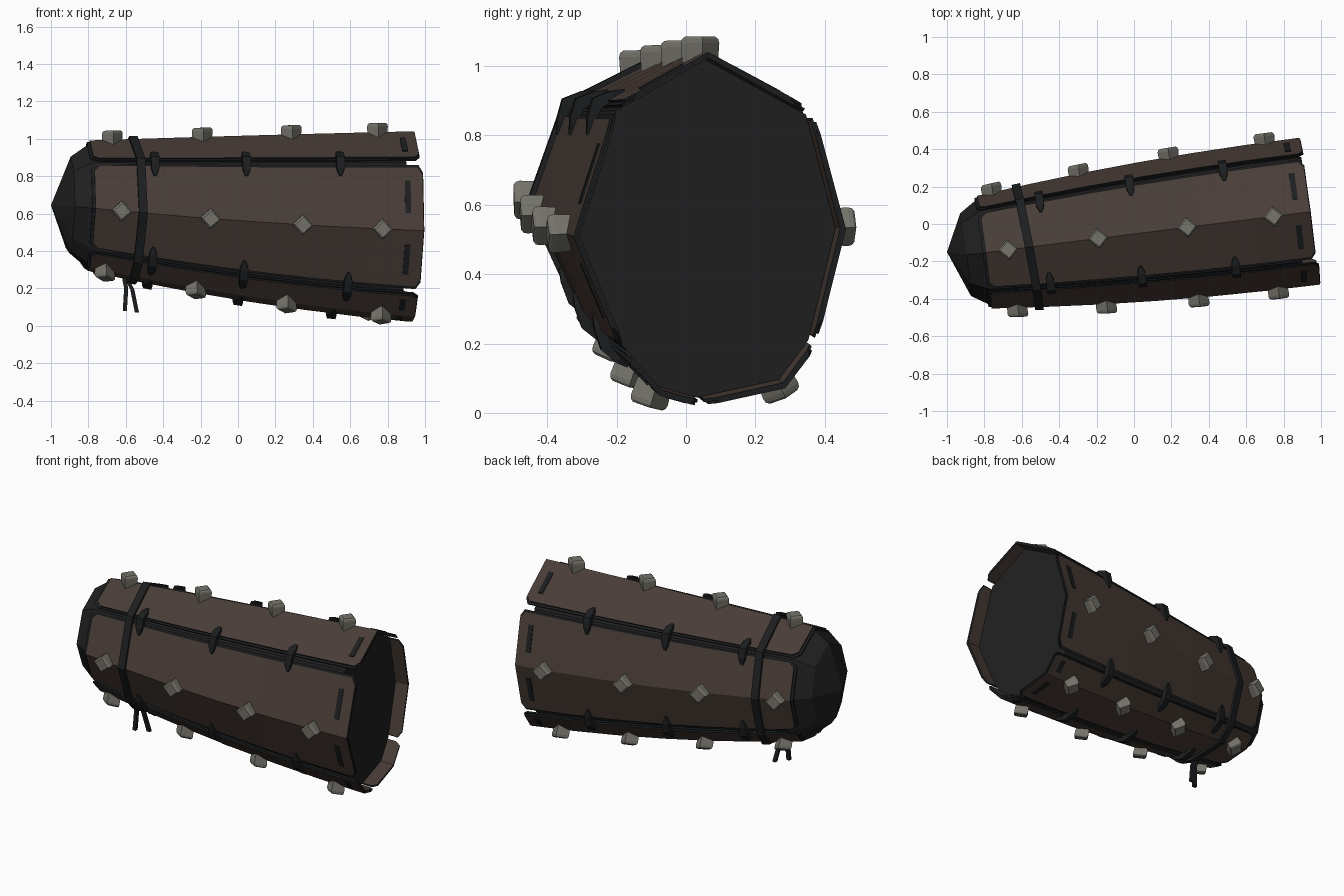
import bpy, bmesh, math
from mathutils import Vector

cube = bpy.data.objects.get("Cube")
if cube:
    bpy.data.objects.remove(cube)


def material(name, r, g, b):
    m = bpy.data.materials.new(name)
    m.use_nodes = True
    m.diffuse_color = (r, g, b, 1)
    m.node_tree.nodes["Principled BSDF"].inputs["Base Color"].default_value = (r, g, b, 1)
    return m


LEATHER = material("brown leather", .066, .046, .038)
LINING = material("dark lining", .0145, .0145, .015)
TRIM = material("black trim", .0115, .013, .014)
METAL = material("dull metal", .18, .175, .15)

# Wide-end cross-section: ridges at even places, plate seams at odd ones
SECTION = [(0, .51), (-.27, .358), (-.39, -.02), (-.25, -.36), (-.14, -.48),
           (-.025, -.512), (.22, -.458), (.31, -.34), (.395, 0), (.303, .345)]
N = len(SECTION)


def place(a, u, off=0, shrink=1):
    """Point at axial position a, place u round the section, raised by off."""
    t = (a + .78) / 1.71
    bulge = 4 * max(t * (1 - t), 0)
    i = math.floor(u)
    p, q = Vector(SECTION[i % N]), Vector(SECTION[(i + 1) % N])
    d = p.lerp(q, u - i)
    d = Vector((d.x * (.77 + .23 * t + .06 * bulge), d.y * (.69 + .31 * t + .03 * bulge)))
    d *= shrink * (1 + off / d.length)
    return Vector((a - .13 * d.x + .02 * d.y, -.15 + .215 * t + d.x,
                   .64 - .11 * t - .013 * bulge + d.y))


def build(name, bm, *mats):
    bmesh.ops.recalc_face_normals(bm, faces=bm.faces)
    mesh = bpy.data.meshes.new(name)
    bm.to_mesh(mesh)
    bm.free()
    for m in mats:
        mesh.materials.append(m)
    ob = bpy.data.objects.new(name, mesh)
    bpy.context.collection.objects.link(ob)
    return ob


def skin(bm, loops):
    """Join equal closed loops of vertices with quads."""
    for p, q in zip(loops, loops[1:]):
        for k in range(len(p)):
            n = (k + 1) % len(p)
            bm.faces.new((p[k], p[n], q[n], q[k]))


def plate(name, ridge, a0, a1, w, lo, hi, *mats):
    """Folded panel with clipped corners; mats are outer, edge and inner."""
    bm = bmesh.new()
    cuts = 6
    c = w * .88
    for side in (-1, 1):
        # Strips along the length follow the gentle bulge
        lengths = [a0 + (a1 - a0) * k / cuts for k in range(cuts + 1)]
        clip = [a0 + .03] + lengths[1:-1] + [a1 - .025]
        rows = [[(a, 0), (a, c), (b, w)] for a, b in zip(lengths, clip)]
        top, low = ([[bm.verts.new(place(a, ridge + side * u, h)) for a, u in row]
                     for row in rows] for h in (hi, lo))
        for layer, slot in ((top, 0), (low, 2)):
            for r, s in zip(layer, layer[1:]):
                for k in range(2):
                    bm.faces.new((r[k], r[k + 1], s[k + 1], s[k])).material_index = slot
        rim = [(0, k) for k in range(3)] + [(j, 2) for j in range(1, cuts + 1)]
        rim += [(cuts, 1), (cuts, 0)]
        for (j, k), (m, n) in zip(rim, rim[1:]):
            f = bm.faces.new((top[j][k], top[m][n], low[m][n], low[j][k]))
            f.material_index = 1
    bmesh.ops.remove_doubles(bm, verts=bm.verts, dist=.0001)
    return build(name, bm, *mats)


def ribbon(name, stops, mat, closed=False):
    """Strip through stops of (a, u, width, bottom, top)."""
    bm = bmesh.new()
    rings = []
    for a, u, w, lo, hi in stops:
        rings.append([bm.verts.new(place(a + s * w / 2, u, h))
                      for s, h in ((-1, lo), (1, lo), (1, hi), (-1, hi))])
    if closed:
        rings.append(rings[0])
    else:
        bm.faces.new(rings[0])
        bm.faces.new(rings[-1])
    skin(bm, rings)
    return build(name, bm, mat)


# Inner body: recessed wide end, tapered sides and faceted nose
bm = bmesh.new()
stations = [(.86 - k * .2767, -.02, 1) for k in range(6)]
stations += [(-.80, -.016, 1), (-.90, -.012, .78)]
rings = [[bm.verts.new(place(a, u, off, k)) for u in range(N)] for a, off, k in stations]
tip = bm.verts.new((-1, -.15, .645))
bm.faces.new(rings[0])
skin(bm, rings)
for k in range(N):
    bm.faces.new((rings[-1][k], rings[-1][(k + 1) % N], tip))
build("inner_body", bm, LINING)

# Five panels with their wide-end position and the positions of their studs
PANELS = {
    "top": (.932, (-.68, -.20, .275, .735)),
    "front": (.944, (-.665, -.195, .295, .72)),
    "lower_front": (.937, (-.72, -.235, .25, .755)),
    "lower_back": (.937, (-.69, -.19, .29, .735)),
    "back": (.937, (-.72, -.25, .235, .75)),
}
for i, (label, (end, studs)) in enumerate(PANELS.items()):
    r = 2 * i
    plate(label + "_trim", r, -.815, end + .003, .945, -.018, -.009, TRIM, TRIM, LEATHER)
    plate(label + "_panel", r, -.80, end, .895, -.016, 0, LEATHER, TRIM, LEATHER)

    for side in (-1, 1):
        ribbon(label + "_slit", [(.862, r + side * u, .03, -.003, .005)
                                 for u in (.24, .7)], TRIM)

    # Square studs along the ridge
    for a in studs:
        base = place(a, r)
        out = (base - place(a, r, -.3)).normalized()
        along = (place(a + .1, r) - base).normalized()
        across = out.cross(along).normalized()
        bm = bmesh.new()
        levels = []
        for rad, h in ((.052, -.025), (.056, .030), (.053, .042), (.044, .049)):
            levels.append([bm.verts.new(base + out * h + along * rad * x + across * rad * y)
                           for x, y in ((1, 0), (0, 1), (-1, 0), (0, -1))])
        skin(bm, levels)
        bm.faces.new(levels[0])
        bm.faces.new(levels[-1])
        build(label + "_stud", bm, METAL)

    # Laces across the seam beside the panel
    seam = r + 1
    for a in (-.48, .005, .56 if label == "front" else .505):
        mid = place(a, seam)
        before = .09 / (place(a, seam - 1) - mid).length
        after = .09 / (place(a, seam + 1) - mid).length
        stops = []
        for f, w, h in ((-1, .014, .006), (-.6, .042, .020), (0, .044, .026),
                        (.6, .042, .020), (1, .014, .006)):
            u = seam + f * (before if f < 0 else after)
            stops.append((a, u, w, -.012, h))
        ribbon(label + "_lace", stops, TRIM)

# Slanted wrap strap near the narrow end with two hanging tails
ribbon("wrap_strap", [(-.568 - .05 * SECTION[u][0], u, .045, -.004, .016)
                      for u in range(N)], TRIM, True)
knot = Vector((-.615, -.165, .29))
for end in (Vector((-.605, -.175, .08)), Vector((-.54, -.125, .07))):
    bend = (knot + end) / 2 + Vector((.012, 0, .015))
    bm = bmesh.new()
    loops = [[bm.verts.new(p + Vector((dx, dy, 0)))
              for dx, dy in ((-.011, -.01), (.011, -.01), (.011, .01), (-.011, .01))]
             for p in (knot, bend, end)]
    skin(bm, loops)
    bm.faces.new(loops[0])
    bm.faces.new(loops[-1])
    build("strap_tail", bm, TRIM)
